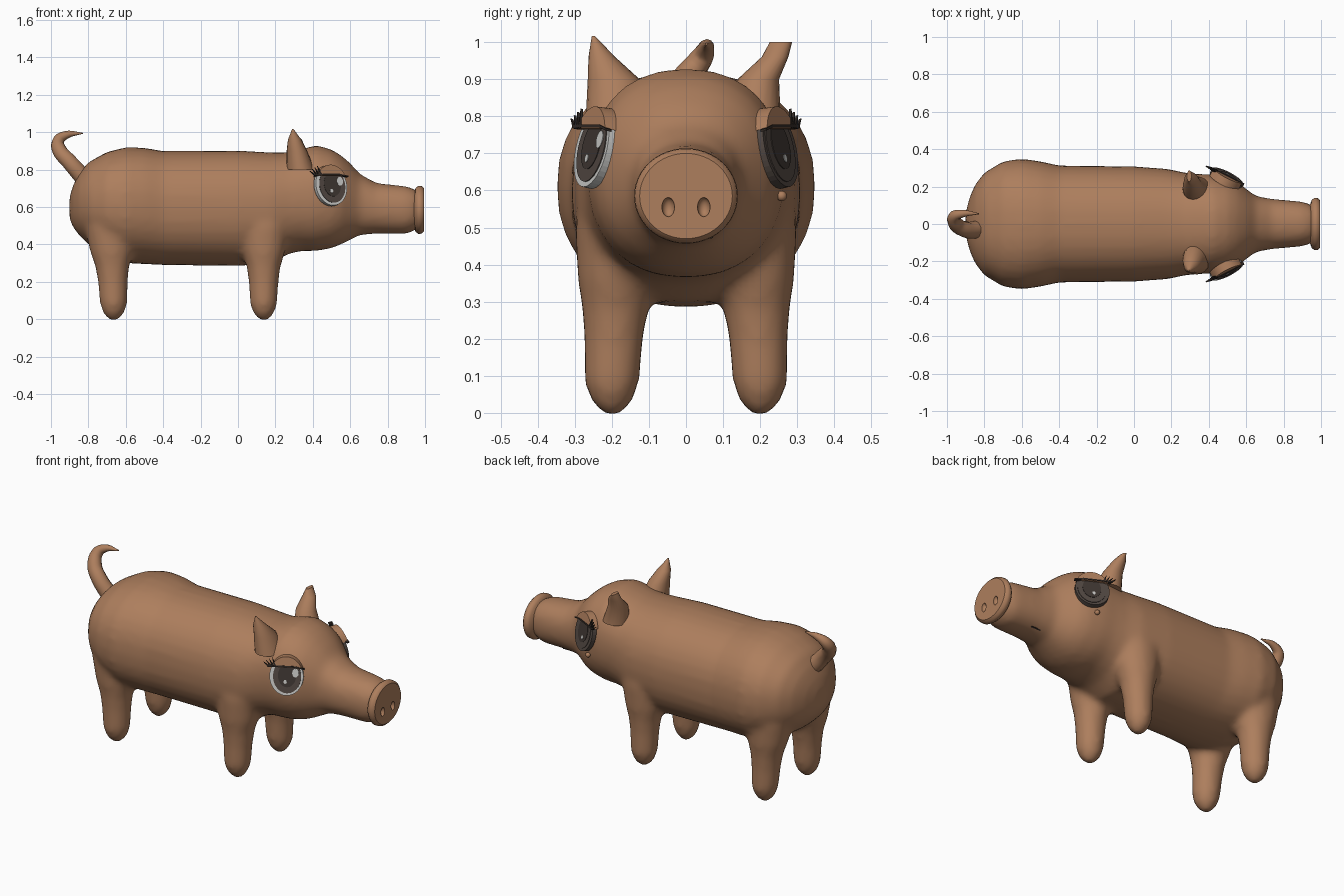
import bpy
import bmesh
import math
from mathutils import Matrix, Vector

default = bpy.data.objects.get("Cube")
if default:
    bpy.data.objects.remove(default)


def material(name, rgb):
    mat = bpy.data.materials.new(name)
    mat.use_nodes = True
    mat.diffuse_color = (*rgb, 1)
    mat.node_tree.nodes["Principled BSDF"].inputs["Base Color"].default_value = (*rgb, 1)
    return mat


SKIN = material("brown skin", (0.42, 0.21, 0.11))
WHITE = material("eye white", (0.6, 0.6, 0.58))
IRIS = material("dark iris", (0.085, 0.065, 0.055))
PUPIL = material("pupil", (0.05, 0.038, 0.032))
LASH = material("lash", (0.03, 0.022, 0.018))


def finish(name, bm, mat, smooth=True):
    bmesh.ops.recalc_face_normals(bm, faces=bm.faces)
    for face in bm.faces:
        face.smooth = smooth and len(face.verts) < 5
    mesh = bpy.data.meshes.new(name)
    bm.to_mesh(mesh)
    bm.free()
    mesh.materials.append(mat)
    obj = bpy.data.objects.new(name, mesh)
    bpy.context.collection.objects.link(obj)
    return obj


def loft(bm, rings, segments=32, power=2.0):
    """Skin closed rings given as (centre, half axis a, half axis b)."""
    loops = []
    for centre, a, b in rings:
        loop = []
        for i in range(segments):
            t = math.tau * i / segments
            c, s = math.cos(t), math.sin(t)
            c = math.copysign(abs(c) ** (2 / power), c)
            s = math.copysign(abs(s) ** (2 / power), s)
            loop.append(bm.verts.new(Vector(centre) + Vector(a) * c + Vector(b) * s))
        loops.append(loop)
    for low, high in zip(loops, loops[1:]):
        for i in range(segments):
            j = (i + 1) % segments
            bm.faces.new((low[i], low[j], high[j], high[i]))
    bm.faces.new(loops[0])
    bm.faces.new(loops[-1])


def upright(x, y, z, rx, ry):
    return (x, y, z), (rx, 0, 0), (0, ry, 0)


# Torso, head and snout: x, top, bottom, half width
BODY = [
    (-.9, .66, .53, .06), (-.88, .72, .49, .14), (-.85, .78, .45, .21),
    (-.8, .84, .4, .275), (-.7, .895, .34, .335), (-.6, .92, .3, .35),
    (-.5, .917, .295, .335), (-.4, .9, .29, .313), (0, .902, .285, .308),
    (.18, .892, .3, .295), (.27, .892, .35, .275), (.34, .91, .365, .268),
    (.42, .932, .365, .265), (.5, .908, .38, .25), (.55, .878, .4, .228),
    (.6, .835, .425, .188), (.65, .778, .45, .15), (.74, .728, .458, .134),
    (.9, .712, .456, .12), (.96, .69, .48, .1),
]
bm = bmesh.new()
loft(bm, [((x, 0, (top + low) / 2), (0, w, 0), (0, 0, (top - low) / 2))
          for x, top, low, w in BODY], power=2.25)

# Legs: height, half depth, half width
LEG = [(.5, .14, .12), (.36, .115, .105), (.28, .09, .09), (.2, .08, .08),
       (.08, .073, .074), (.03, .055, .055), (-.004, .025, .025)]
for x, lean in ((.137, 0), (-.665, -.04)):
    for side in (-1, 1):
        loft(bm, [upright(x + lean * max(0, z - .1), side * (.2 - .05 * max(0, z - .1)), z, rx, ry)
                  for z, rx, ry in LEG])
body = finish("body", bm, SKIN)
blend = body.modifiers.new("blend", "REMESH")
blend.mode = "VOXEL"
blend.voxel_size = 0.018
blend.use_smooth_shade = True
relax = body.modifiers.new("relax", "SMOOTH")
relax.factor = 0.5
relax.iterations = 8

# Ears: the left one hooks outward
EARS = {
    "right_ear": [(.335, -.18, .8, .075, .09), (.315, -.195, .9, .055, .07),
                  (.303, -.227, .96, .036, .036), (.293, -.25, 1.017, .004, .004)],
    "left_ear": [(.335, .18, .8, .075, .075), (.315, .195, .9, .055, .056),
                 (.305, .24, .96, .036, .036), (.295, .256, 1, .012, .03)],
}
for name, rings in EARS.items():
    bm = bmesh.new()
    loft(bm, [upright(*ring) for ring in rings], 20)
    ear = finish(name, bm, SKIN)

# Curled tail
curve = bpy.data.curves.new("tail", "CURVE")
curve.dimensions = "3D"
curve.bevel_depth = 0.04
curve.bevel_resolution = 3
curve.use_fill_caps = True
curve.materials.append(SKIN)
TAIL = [(-.83, -.03, .76, 1.2), (-.9, -.03, .84, 1.1), (-.952, 0, .9, 1),
        (-.96, .04, .955, .8), (-.92, .055, .985, .55), (-.83, .055, .995, .08)]
spline = curve.splines.new("BEZIER")
spline.bezier_points.add(len(TAIL) - 1)
for point, (x, y, z, r) in zip(spline.bezier_points, TAIL):
    point.co = (x, y, z)
    point.radius = r
    point.handle_left_type = point.handle_right_type = "AUTO"
spline.resolution_u = 6
tail = bpy.data.objects.new("tail", curve)
bpy.context.collection.objects.link(tail)

# Snout disc with two dented nostrils
bm = bmesh.new()
loft(bm, [((x, 0, .585), (0, r, 0), (0, 0, r * .92))
          for x, r in ((.94, .1), (.95, .128), (.965, .14), (.983, .138), (.995, .125))], 48)
disc = finish("snout_disc", bm, SKIN)
for side in (-1, 1):
    bm = bmesh.new()
    bmesh.ops.create_uvsphere(bm, u_segments=24, v_segments=12, radius=1)
    bmesh.ops.transform(bm, verts=bm.verts, matrix=Matrix.Translation(
        (.995, side * .048, .555)) @ Matrix.Diagonal((.02, .017, .026, 1)))
    cutter = finish("nostril_cutter", bm, SKIN)
    cutter.hide_render = True
    cutter.hide_viewport = True
    cut = disc.modifiers.new("nostril", "BOOLEAN")
    cut.operation = "DIFFERENCE"
    cut.object = cutter


def oval(u, v, ru, rv, start=0, end=360, steps=40):
    angles = [math.radians(start + (end - start) * i / steps) for i in range(steps + (end - start < 360))]
    return [(u + ru * math.cos(t), v + rv * math.sin(t)) for t in angles]


# Eyes: layered plates in a tilted frame on each side of the head
for side, label in ((-1, "right"), (1, "left")):
    normal = Vector((.44, -.86, .22)).normalized()
    across = Vector((.89, .457, 0)).normalized()
    up = normal.cross(across)
    origin = Vector((.5, -.255, .715))

    def plate(name, points, back, front, mat, shrink=1.0):
        bm = bmesh.new()
        layers = []
        for depth, scale in ((back, 1), (front, shrink)):
            layer = []
            for u, v in points:
                p = origin + across * u * scale + up * v * scale + normal * depth
                layer.append(bm.verts.new((p.x, -side * p.y, p.z)))
            layers.append(layer)
        for i in range(len(points)):
            j = (i + 1) % len(points)
            bm.faces.new((layers[0][i], layers[0][j], layers[1][j], layers[1][i]))
        bm.faces.new(layers[0])
        bm.faces.new(layers[1])
        finish(label + "_" + name, bm, mat, False)

    rim = WHITE if side < 0 else IRIS
    plate("eyeball", oval(0, 0, .093, .108), -.025, 0, rim)
    plate("iris", oval(.004, 0, .077, .094), 0, .003, IRIS)
    plate("pupil", oval(.004, .005, .05, .065), .003, .005, PUPIL)
    plate("glint", oval(-.005, -.03, .009, .011), .005, .007, WHITE)
    if side < 0:
        plate("large_glint", oval(.05, .022, .018, .024), .005, .007, WHITE)
    plate("eyelid", oval(0, 0, .098, .116, 27, 153), -.03, .014, SKIN, .96)
    plate("lash_line", [(-.1, .05), (-.05, .053), (.05, .053), (.098, .044),
                        (.098, .05), (.05, .061), (-.05, .061), (-.1, .06)], 0, .017, LASH)
    for k in range(4):
        u = -.102 + .012 * k
        plate("lash_%d" % (k + 1), [(u, .05), (u + .012, .054), (u - .026 + .004 * k, .078 + .009 * k)],
              .008, .016, LASH)

# Cheek spot and mouth line on the left
bm = bmesh.new()
bmesh.ops.create_uvsphere(bm, u_segments=16, v_segments=8, radius=.014)
bmesh.ops.translate(bm, verts=bm.verts, vec=(.47, .258, .585))
finish("cheek_spot", bm, SKIN)
bm = bmesh.new()
bmesh.ops.create_cube(bm, size=1)
bmesh.ops.transform(bm, verts=bm.verts, matrix=Matrix.Translation((.73, .068, .475))
                    @ Matrix.Rotation(math.radians(28), 4, "X") @ Matrix.Diagonal((.07, .008, .009, 1)))
finish("mouth_line", bm, LASH, False)
